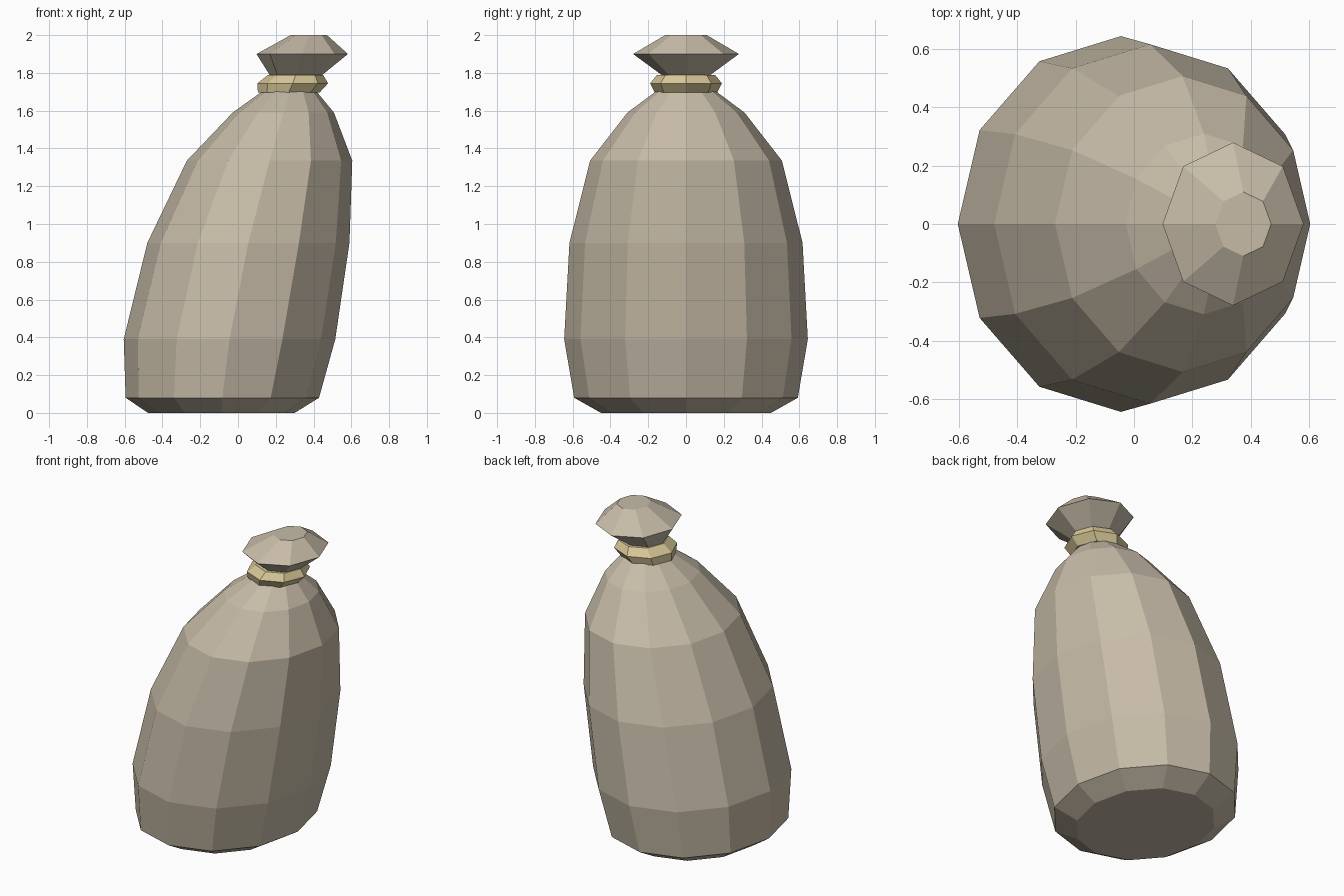
import bpy
import bmesh
from math import cos, sin, tau

cube = bpy.data.objects.get("Cube")
if cube:
    bpy.data.objects.remove(cube, do_unlink=True)


def material(name, rgb):
    mat = bpy.data.materials.new(name)
    mat.use_nodes = True
    mat.diffuse_color = (*rgb, 1)
    mat.node_tree.nodes["Principled BSDF"].inputs["Base Color"].default_value = (*rgb, 1)
    return mat


def loft(name, sides, rings, mat):
    """Capped, flat-shaded loft; each ring is (z, centre x, radius x, radius y)."""
    bm = bmesh.new()
    loops = []
    for z, cx, rx, ry in rings:
        angles = [tau * i / sides for i in range(sides)]
        loops.append([bm.verts.new((cx + rx * cos(a), ry * sin(a), z)) for a in angles])
    for low, high in zip(loops, loops[1:]):
        for i in range(sides):
            j = (i + 1) % sides
            bm.faces.new((low[i], low[j], high[j], high[i]))
    bm.faces.new(loops[0][::-1])
    bm.faces.new(loops[-1])
    mesh = bpy.data.meshes.new(name)
    bm.to_mesh(mesh)
    bm.free()
    mesh.materials.append(mat)
    obj = bpy.data.objects.new(name, mesh)
    bpy.context.collection.objects.link(obj)
    return obj


cloth = material("sack cloth", (0.57, 0.50, 0.39))
cord = material("straw cord", (0.68, 0.57, 0.31))

# Leaning sack body, from the base up to the neck
loft("sack_body", 12, [
    (0.0, -0.088, 0.388, 0.45),
    (0.08, -0.083, 0.512, 0.592),
    (0.39, -0.045, 0.56, 0.645),
    (0.9, 0.055, 0.535, 0.617),
    (1.335, 0.167, 0.438, 0.508),
    (1.59, 0.24, 0.268, 0.31),
    (1.705, 0.273, 0.14, 0.155),
], cloth)

# Cord tied around the neck
loft("neck_cord", 8, [
    (1.695, 0.268, 0.163, 0.165),
    (1.745, 0.29, 0.187, 0.19),
    (1.79, 0.305, 0.145, 0.153),
], cord)

# Gathered cloth above the cord
loft("gathered_top", 8, [
    (1.77, 0.3, 0.125, 0.115),
    (1.79, 0.307, 0.14, 0.13),
    (1.9, 0.34, 0.242, 0.28),
    (2.0, 0.375, 0.096, 0.11),
], cloth)
